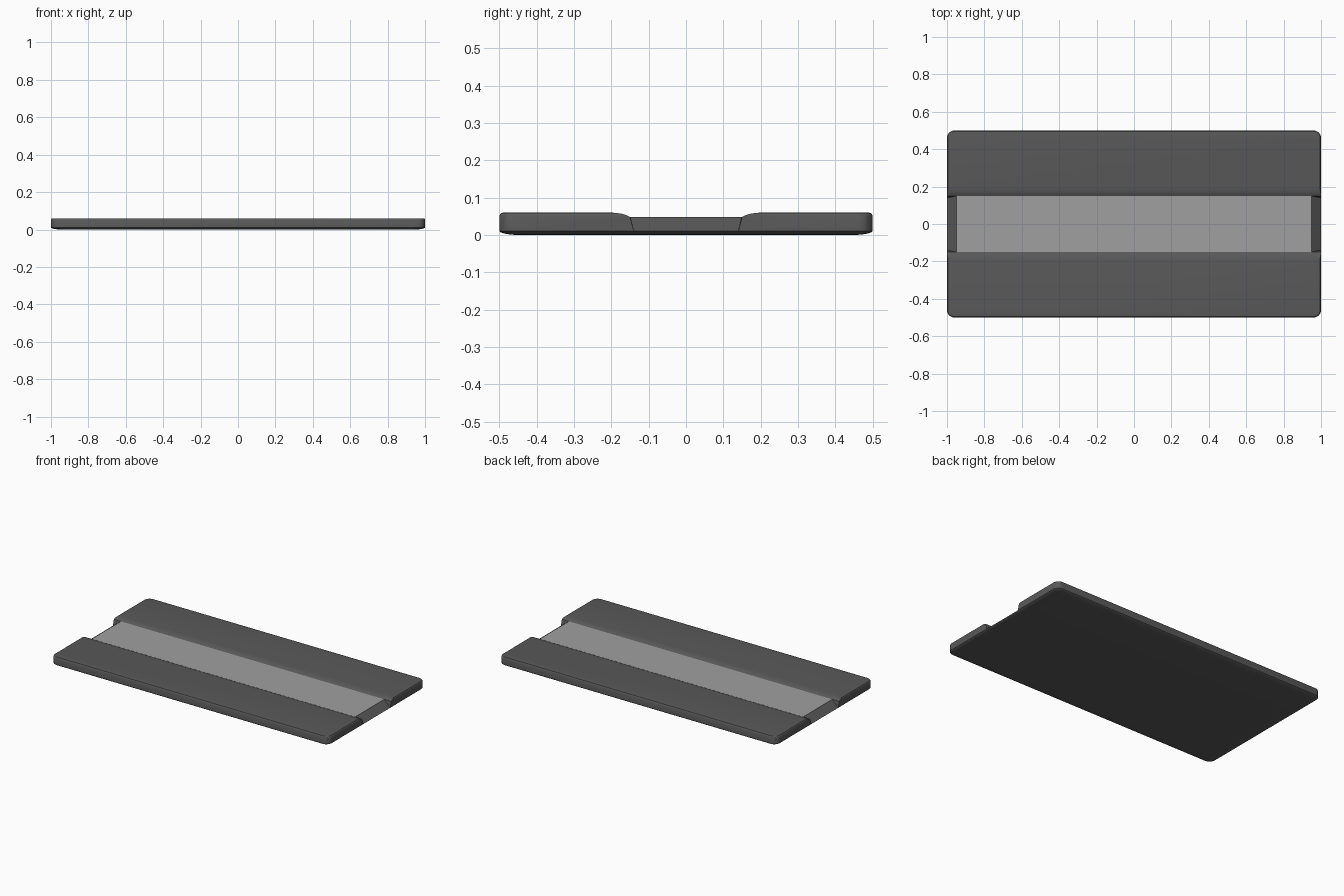
import bpy, bmesh, math

if "Cube" in bpy.data.objects:
    bpy.data.objects.remove(bpy.data.objects["Cube"])


def make_object(name, bm):
    bmesh.ops.recalc_face_normals(bm, faces=bm.faces)
    mesh = bpy.data.meshes.new(name)
    bm.to_mesh(mesh)
    bm.free()
    ob = bpy.data.objects.new(name, mesh)
    bpy.context.collection.objects.link(ob)
    return ob


def loft(name, rings):
    bm = bmesh.new()
    loops = [[bm.verts.new(p) for p in r] for r in rings]
    n = len(loops[0])
    for a, b in zip(loops, loops[1:]):
        for i in range(n):
            j = (i + 1) % n
            bm.faces.new((a[i], a[j], b[j], b[i]))
    bm.faces.new(loops[0])
    bm.faces.new(loops[-1])
    return make_object(name, bm)


def rounded_ring(inset, z, radius=0.04, steps=6):
    r = max(radius - inset * 0.5, 0.01)
    pts = []
    for k, (sx, sy) in enumerate([(1, 1), (-1, 1), (-1, -1), (1, -1)]):
        cx, cy = sx * (1 - inset - r), sy * (0.5 - inset - r)
        for i in range(steps + 1):
            a = math.pi / 2 * (k + i / steps)
            pts.append((cx + r * math.cos(a), cy + r * math.sin(a), z))
    return pts


def channel_ring(x, w, floor):
    half = [(0.2, 0.09), (0.2, 0.0601), (0.185, 0.059), (0.17, 0.0565),
            (0.158, 0.0525), (0.15, 0.048), (w, floor)]
    return [(x, y, z) for y, z in half] + [(x, -y, z) for y, z in reversed(half)]


def colour(ob, name, v):
    m = bpy.data.materials.new(name)
    m.diffuse_color = (v, v, v, 1)
    m.use_nodes = True
    m.node_tree.nodes["Principled BSDF"].inputs["Base Color"].default_value = m.diffuse_color
    ob.data.materials.append(m)


# Plate with softened rim and rounded underside
levels = [(0.05, 0.0), (0.03, 0.0012), (0.013, 0.004), (0.004, 0.007), (0, 0.0105),
          (0, 0.052), (0.002, 0.056), (0.005, 0.059), (0.01, 0.06)]
plate = loft("plate", [rounded_ring(i, z) for i, z in levels])
colour(plate, "dark_grey", 0.1)

# Shallow lengthwise channel with sloping ends
cutter = loft("channel_cutter", [
    channel_ring(-1.02, 0.136, -0.0047), channel_ring(-0.95, 0.149, 0.0478),
    channel_ring(0.95, 0.149, 0.0478), channel_ring(1.02, 0.136, -0.0047)])
cutter.hide_render = True
cutter.hide_set(True)
cut = plate.modifiers.new("channel", 'BOOLEAN')
cut.operation = 'DIFFERENCE'
cut.solver = 'EXACT'
cut.object = cutter
bpy.context.view_layer.objects.active = plate
plate.select_set(True)
bpy.ops.object.modifier_apply(modifier=cut.name)
bpy.data.objects.remove(cutter)
bpy.ops.object.shade_smooth_by_angle(angle=math.radians(30))

# Light panel lying in the channel
bm = bmesh.new()
bmesh.ops.create_cube(bm, size=1)
for v in bm.verts:
    v.co = (v.co.x * 1.9, v.co.y * 0.3, 0.0465 + v.co.z * 0.004)
panel = make_object("light_panel", bm)
colour(panel, "light_grey", 0.35)
